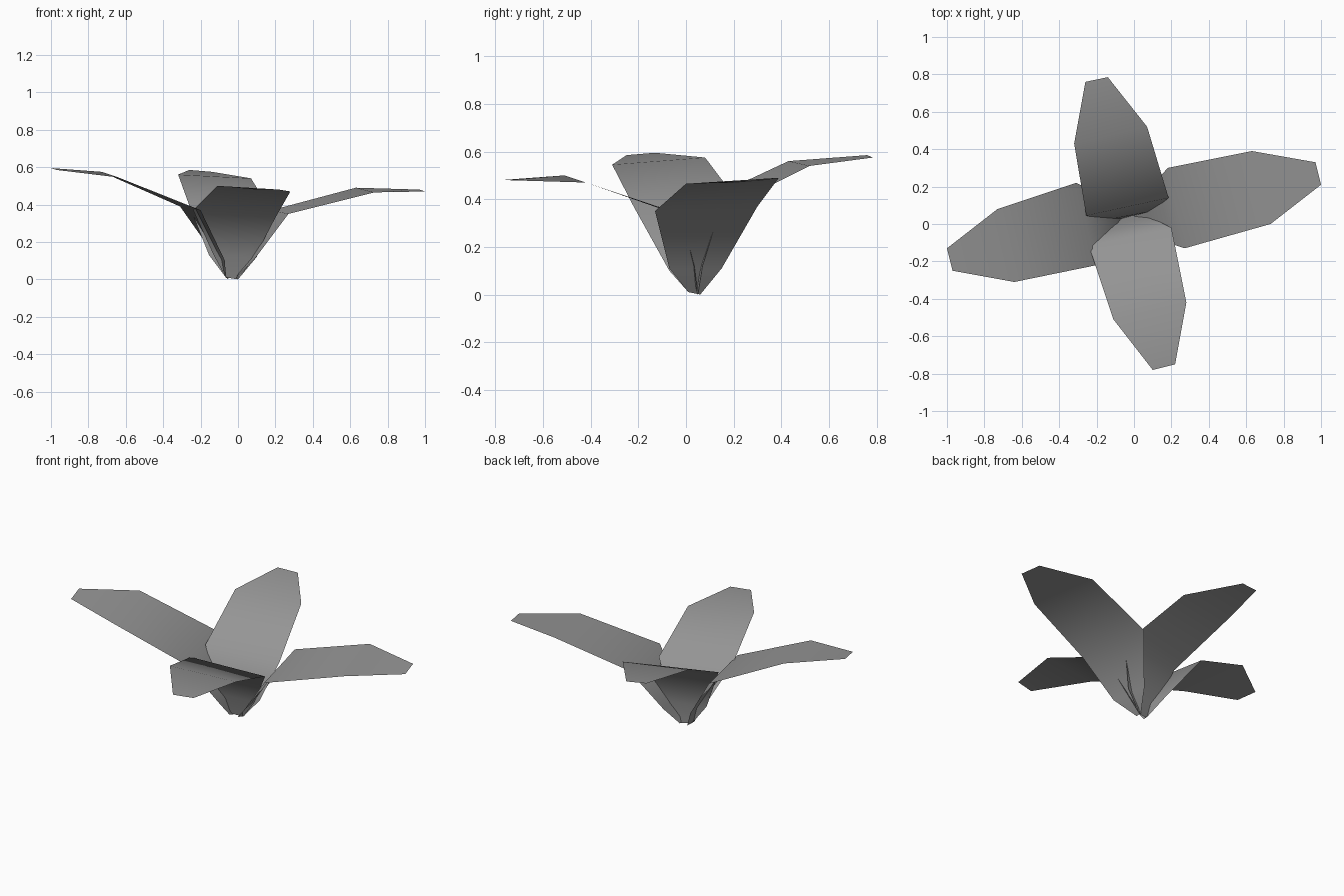
import bpy
import bmesh
from mathutils import Vector

default_cube = bpy.data.objects.get("Cube")
if default_cube:
    bpy.data.objects.remove(default_cube, do_unlink=True)


def make_material(name, grey):
    material = bpy.data.materials.new(name)
    material.use_nodes = True
    colour = (grey, grey, grey, 1)
    material.diffuse_color = colour
    shader = material.node_tree.nodes["Principled BSDF"]
    shader.inputs["Base Color"].default_value = colour
    shader.inputs["Roughness"].default_value = 0.8
    return material


leaf_grey = make_material("leaf grey", 0.3)


def make_leaf(name, base, neck, bend, shoulder, tip):
    """Join five cross rows, each a pair of edge points, into one thin blade."""
    bm = bmesh.new()
    rows = []
    for row in (base, neck, bend, shoulder, tip):
        rows.append([bm.verts.new(Vector(point)) for point in row])
    for lower, upper in zip(rows, rows[1:]):
        bm.faces.new((lower[0], lower[1], upper[1], upper[0]))
    for face in bm.faces:
        face.smooth = True
    bm.normal_update()
    # Turn the blade so its broad upper side faces the sky
    if sum(face.normal.z * face.calc_area() for face in bm.faces) < 0:
        bmesh.ops.reverse_faces(bm, faces=list(bm.faces))
    mesh = bpy.data.meshes.new(name)
    bm.to_mesh(mesh)
    bm.free()
    mesh.materials.append(leaf_grey)
    leaf = bpy.data.objects.new(name, mesh)
    bpy.context.scene.collection.objects.link(leaf)
    return leaf


# Narrow stem ends, where all four blades meet the ground
cross_base = ((-.065, .03, .01), (0, .05, 0))
left_base = ((-.01, .01, .01), (0, .06, 0))
right_base = ((-.065, .01, .01), (-.05, .06, 0))

# Two blades along the width
make_leaf("left_leaf", left_base,
          neck=((.09, -.07, .11), (.05, .15, .11)),
          bend=((.27, -.13, .35), (.18, .3, .37)),
          shoulder=((.73, 0, .465), (.63, .39, .49)),
          tip=((1, .21, .47), (.97, .33, .48)))
make_leaf("right_leaf", right_base,
          neck=((-.07, -.07, .1), (-.12, .13, .12)),
          bend=((-.2, -.22, .37), (-.31, .22, .39)),
          shoulder=((-.64, -.31, .545), (-.73, .08, .575)),
          tip=((-.97, -.25, .585), (-1, -.13, .595)))

# Two steeper blades along the depth
make_leaf("front_leaf", cross_base,
          neck=((-.13, -.01, .13), (.09, .035, .12)),
          bend=((-.24, -.12, .37), (.2, -.02, .33)),
          shoulder=((-.11, -.51, .5), (.28, -.42, .47)),
          tip=((.1, -.78, .48), (.22, -.75, .48)))
make_leaf("back_leaf", cross_base,
          neck=((-.155, .02, .13), (.1, .07, .12)),
          bend=((-.255, .045, .38), (.185, .14, .35)),
          shoulder=((-.32, .43, .56), (.07, .52, .54)),
          tip=((-.26, .76, .585), (-.14, .785, .575)))
